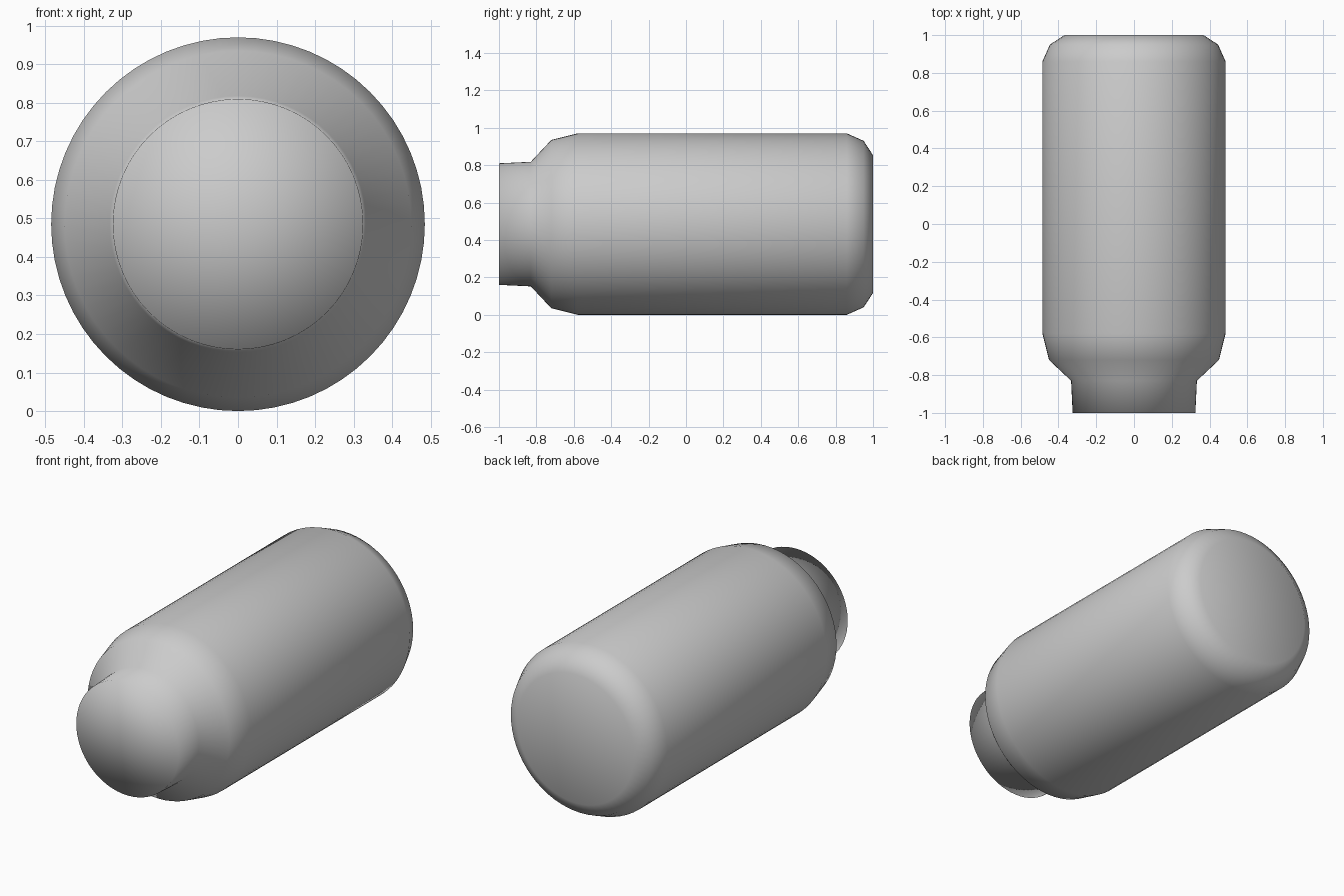
import bpy, bmesh, math
from mathutils import Vector

if "Cube" in bpy.data.objects:
    bpy.data.objects.remove(bpy.data.objects["Cube"])

R = 0.485     # body radius, also the height of the axis above the ground
SIDES = 64

# Half profile of the jar lying along y: (y, radius), from mouth to base
PROFILE = [(-1.0, 0.0), (-1.0, 0.325), (-0.83, 0.333), (-0.72, 0.45),
           (-0.58, R), (0.86, R), (0.95, 0.445), (1.0, 0.368), (1.0, 0.0)]


def lathe(name, profile):
    bm = bmesh.new()
    verts = [bm.verts.new((r, y, R)) for y, r in profile]
    edges = [bm.edges.new(pair) for pair in zip(verts, verts[1:])]
    bmesh.ops.spin(bm, geom=verts + edges, cent=Vector((0, 0, R)), axis=(0, 1, 0),
                   angle=math.tau, steps=SIDES, use_merge=False)
    bmesh.ops.remove_doubles(bm, verts=bm.verts, dist=1e-4)
    bmesh.ops.recalc_face_normals(bm, faces=bm.faces)
    for face in bm.faces:
        face.smooth = True
    mesh = bpy.data.meshes.new(name)
    bm.to_mesh(mesh)
    bm.free()
    obj = bpy.data.objects.new(name, mesh)
    bpy.context.collection.objects.link(obj)
    return obj


# Jar with closed neck, sloped shoulder and rounded base, smooth all over
lathe("jar", PROFILE)
